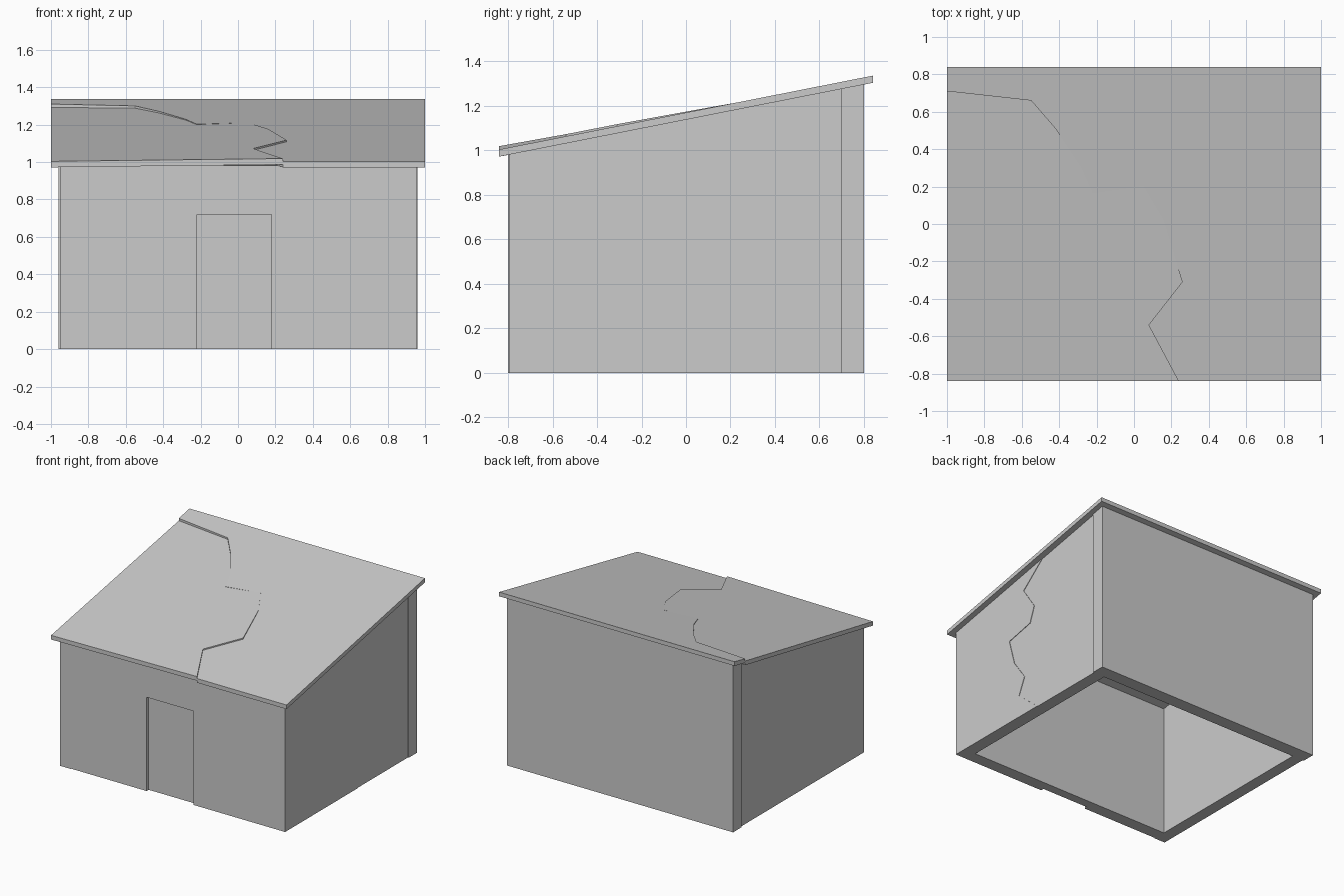
import bpy, bmesh

if "Cube" in bpy.data.objects:
    bpy.data.objects.remove(bpy.data.objects["Cube"])


def under(y):
    """Height of the sloping roof underside at depth y."""
    return 1.138 + 0.1976 * y


def prism(name, bottom, top):
    """Solid between two matching outlines."""
    bm = bmesh.new()
    a = [bm.verts.new(p) for p in bottom]
    b = [bm.verts.new(p) for p in top]
    n = len(a)
    bm.faces.new(a[::-1])
    bm.faces.new(b)
    for i in range(n):
        j = (i + 1) % n
        bm.faces.new((a[i], a[j], b[j], b[i]))
    bmesh.ops.recalc_face_normals(bm, faces=bm.faces)
    me = bpy.data.meshes.new(name)
    bm.to_mesh(me)
    bm.free()
    ob = bpy.data.objects.new(name, me)
    bpy.context.collection.objects.link(ob)
    return ob


def side_panel(name, outline, x0, x1):
    """Outline in (y, z) given thickness along x."""
    return prism(name, [(x0, y, z) for y, z in outline],
                 [(x1, y, z) for y, z in outline])


def wall(name, x0, x1, y0, y1):
    """Plain wall whose top follows the roof."""
    side_panel(name, [(y0, 0), (y1, 0), (y1, under(y1)), (y0, under(y0))], x0, x1)


# Plain walls
wall("left_wall", -0.95, -0.86, -0.80, 0.70)
wall("back_wall", -0.96, 0.96, 0.70, 0.80)

# Front wall with a doorway, top following the roof (None = roof height)
front = [(-0.86, 0), (-0.22, 0), (-0.22, 0.72), (0.18, 0.72),
         (0.18, 0), (0.957, 0), (0.957, None), (-0.86, None)]
layers = [[(x, y, under(y) if z is None else z) for x, z in front]
          for y in (-0.795, -0.70)]
prism("front_wall", *layers)

# Door set back in the doorway
side_panel("door", [(-0.77, 0), (-0.70, 0), (-0.70, 0.72), (-0.77, 0.72)], -0.22, 0.18)

# Right wall, cracked into two slightly offset pieces
crack = [(0.09, 0), (-0.11, 0.17), (-0.05, 0.30), (-0.16, 0.455), (-0.215, 0.655),
         (0.01, 0.705), (0.055, 0.825), (-0.06, 0.995), (0.14, under(0.14))]
side_panel("right_wall_front", [(-0.70, 0)] + crack + [(-0.70, under(-0.70))], 0.86, 0.957)
side_panel("right_wall_back", [(0.70, 0)] + crack + [(0.70, under(0.70))], 0.86, 0.953)

# Roof slab, cracked into a fixed piece and a slightly tilted piece
roof_crack = [(-1, 0.71), (-0.55, 0.66), (-0.42, 0.51), (-0.28, 0.30), (-0.22, 0.165),
              (0.05, 0.205), (0.16, 0.02), (0.26, -0.31), (0.08, -0.54), (0.24, -0.84)]


def roof_piece(name, outline, tilt):
    def layer(rise):
        return [(x, y, under(y) + rise + tilt * (0.0023 + 0.0121 * x - 0.0116 * y))
                for x, y in outline]
    prism(name, layer(0), layer(0.032))


roof_piece("roof_main", roof_crack + [(1, -0.84), (1, 0.84), (-1, 0.84)], 0)
roof_piece("roof_tilted", roof_crack + [(-1, -0.84)], 1)
